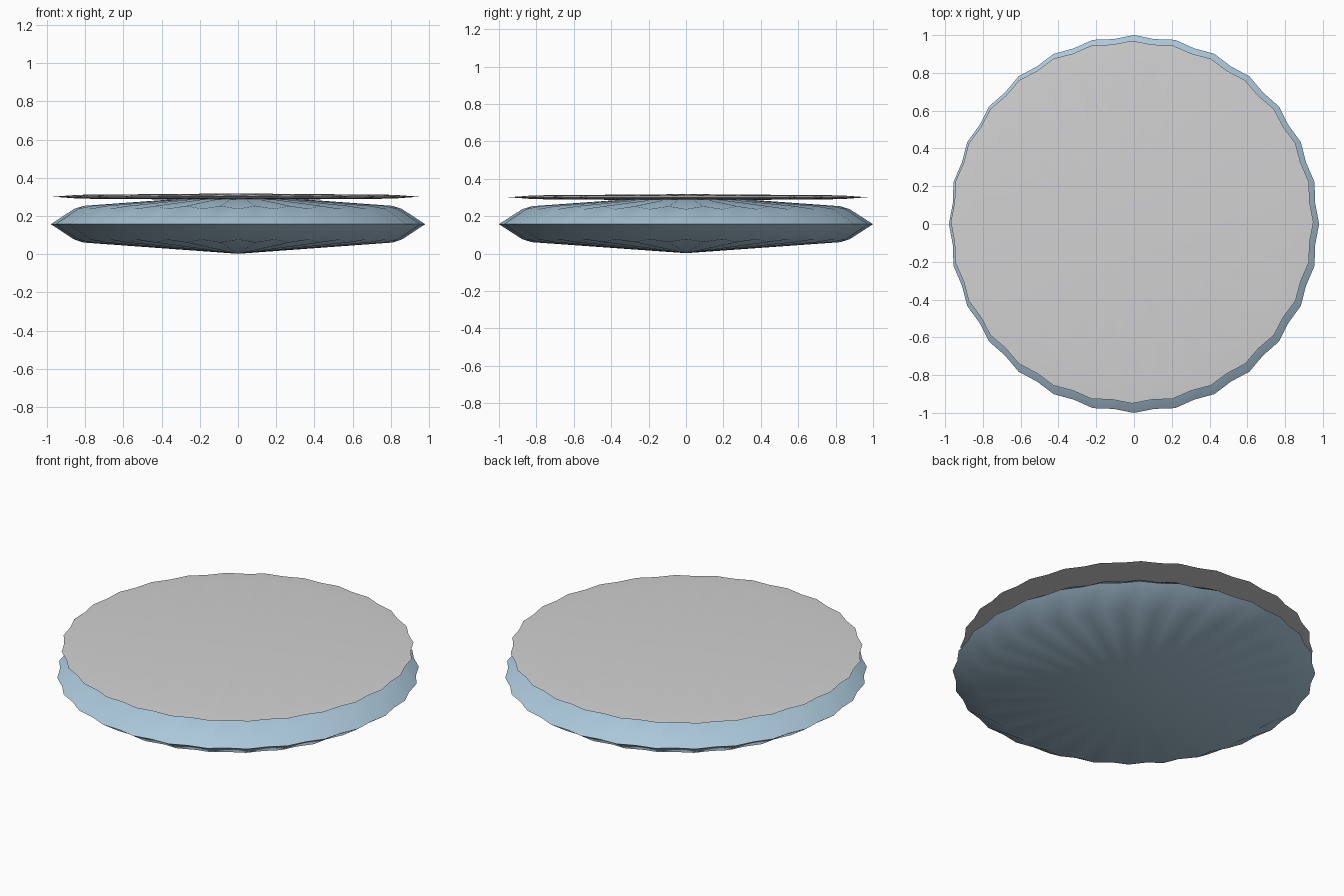
import bpy, bmesh, math

if "Cube" in bpy.data.objects:
    bpy.data.objects.remove(bpy.data.objects["Cube"])

N = 28  # scallops around the edge


def material(name, rgb):
    m = bpy.data.materials.new(name)
    m.diffuse_color = (*rgb, 1)
    m.use_nodes = True
    m.node_tree.nodes["Principled BSDF"].inputs["Base Color"].default_value = m.diffuse_color
    return m


def pillow(name, cx, cy, cz, rx, ry, half, mat):
    """Lens-shaped round pillow with a scalloped rim and fluted shoulders."""
    bm = bmesh.new()

    def ring(r_even, r_odd, z_even, z_odd):
        out = []
        for i in range(2 * N):
            a = math.pi * i / N + math.pi / 2
            r = r_odd if i % 2 else r_even
            z = z_odd if i % 2 else z_even
            out.append(bm.verts.new((cx + rx * r * math.cos(a), cy + ry * r * math.sin(a), cz + half * z)))
        return out

    bottom = ring(0.875, 0.83, -0.52, -0.62)
    rim = ring(1.0, 0.985, 0, 0)
    top = ring(0.875, 0.83, 0.52, 0.62)
    low = bm.verts.new((cx, cy, cz - half))
    high = bm.verts.new((cx, cy, cz + half))
    for i in range(2 * N):
        j = (i + 1) % (2 * N)
        bm.faces.new((low, bottom[j], bottom[i]))
        bm.faces.new((bottom[i], bottom[j], rim[j], rim[i]))
        bm.faces.new((rim[i], rim[j], top[j], top[i]))
        bm.faces.new((top[i], top[j], high))
    for f in bm.faces:
        f.smooth = True
    bmesh.ops.recalc_face_normals(bm, faces=bm.faces)
    # crisp seam around the rim
    for i in range(2 * N):
        bm.edges.get((rim[i], rim[(i + 1) % (2 * N)])).smooth = False
    me = bpy.data.meshes.new(name)
    bm.to_mesh(me)
    bm.free()
    me.materials.append(mat)
    ob = bpy.data.objects.new(name, me)
    bpy.context.collection.objects.link(ob)
    return ob


blue = material("pale_blue", (0.41, 0.58, 0.71))
grey = material("light_grey", (0.64, 0.64, 0.65))

# thick lower cushion and thin cover sheet
pillow("cushion", 0, 0, 0.157, 0.98, 1.0, 0.155, blue)
pillow("cover_sheet", -0.01, 0.01, 0.301, 0.96, 0.96, 0.017, grey)
